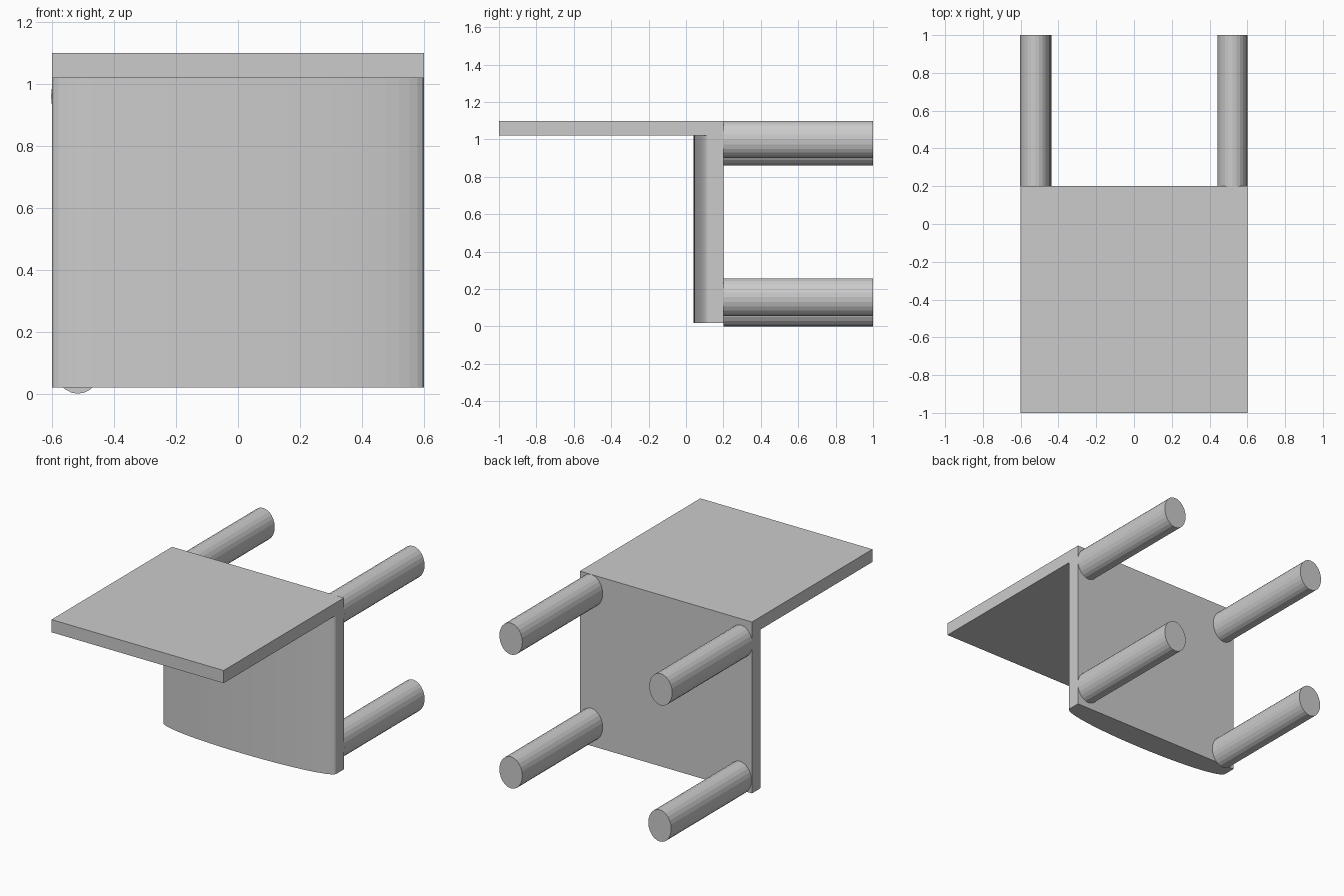
import bpy
import bmesh
from math import cos, sin, pi

if "Cube" in bpy.data.objects:
    bpy.data.objects.remove(bpy.data.objects["Cube"])


def prism(name, ring, offset):
    """Closed solid: extrude a planar ring of points along an offset vector."""
    bm = bmesh.new()
    face = bm.faces.new([bm.verts.new(p) for p in ring])
    ext = bmesh.ops.extrude_face_region(bm, geom=[face], use_keep_orig=True)
    moved = [v for v in ext["geom"] if isinstance(v, bmesh.types.BMVert)]
    bmesh.ops.translate(bm, verts=moved, vec=offset)
    bmesh.ops.recalc_face_normals(bm, faces=bm.faces[:])
    mesh = bpy.data.meshes.new(name)
    bm.to_mesh(mesh)
    bm.free()
    obj = bpy.data.objects.new(name, mesh)
    bpy.context.collection.objects.link(obj)
    return obj


# Thin square slab on top
prism("top_slab",
      [(-0.6, -1, 1.02), (0.6, -1, 1.02), (0.6, 0.2, 1.02), (-0.6, 0.2, 1.02)],
      (0, 0, 0.08))

# Upright panel: flat back and sides, half-elliptical front
SEGS = 24
front = [(-0.6 * cos(pi * i / SEGS), 0.12 - 0.08 * sin(pi * i / SEGS), 0.02)
         for i in range(SEGS + 1)]
prism("upright_panel", front + [(0.6, 0.2, 0.02), (-0.6, 0.2, 0.02)], (0, 0, 1.0))

# Four oval legs pointing backwards, each set slightly differently
SIDES = 24
legs = {
    "upper_left_leg": (-0.524, 0.96),
    "lower_left_leg": (-0.517, 0.10),
    "upper_right_leg": (0.521, 1.00),
    "lower_right_leg": (0.521, 0.157),
}
for name, (cx, cz) in legs.items():
    ring = [(cx + 0.08 * cos(2 * pi * i / SIDES), 0.2, cz + 0.1 * sin(2 * pi * i / SIDES))
            for i in range(SIDES)]
    prism(name, ring, (0, 0.8, 0))
